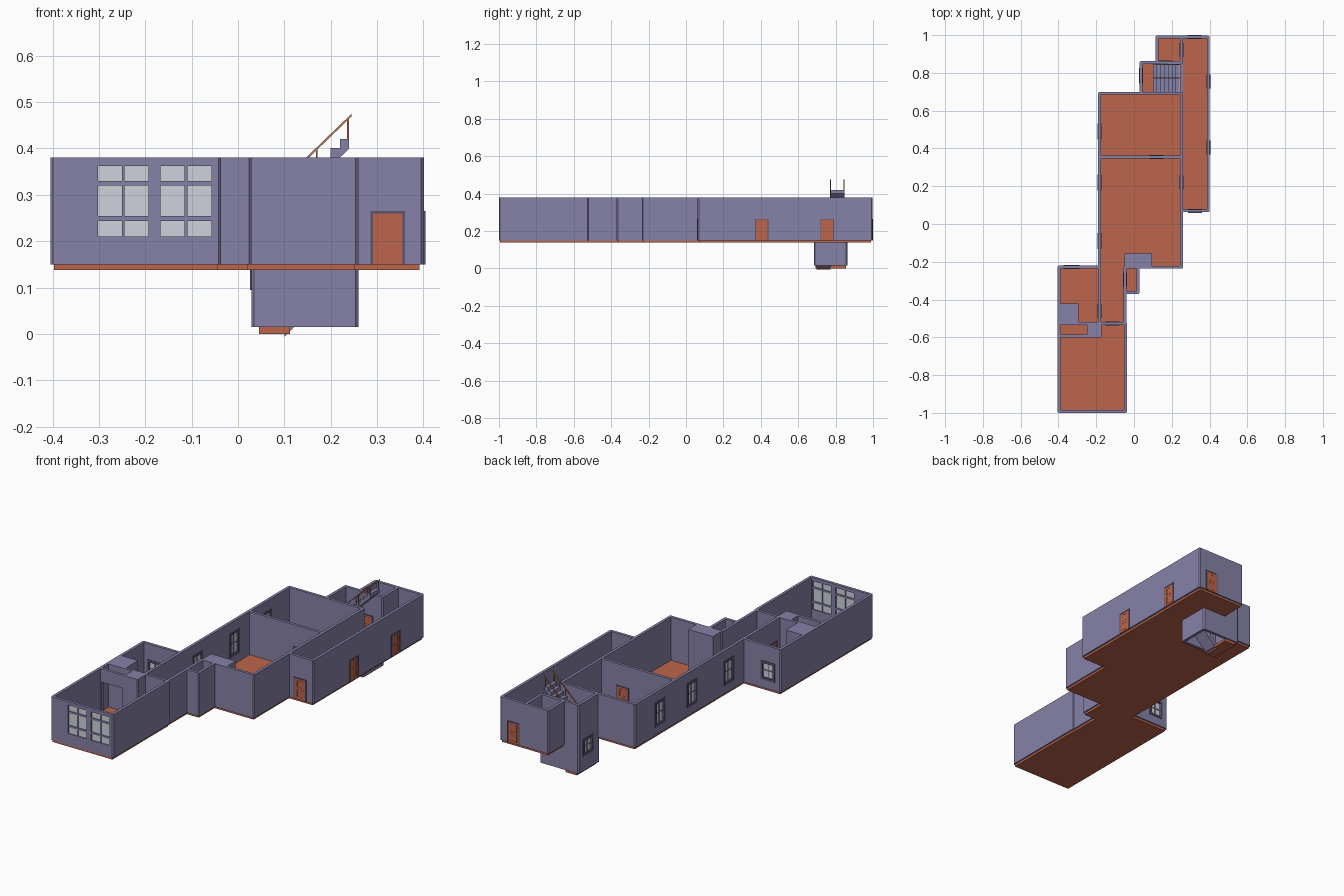
import bpy, bmesh, math
from mathutils import Vector

if "Cube" in bpy.data.objects:
    bpy.data.objects.remove(bpy.data.objects["Cube"])

T = 0.015            # wall thickness
Z0, Z1 = 0.15, 0.38  # wall base and top
BASE = 0.015         # stairwell base


def material(name, rgb):
    m = bpy.data.materials.new(name)
    m.diffuse_color = (*rgb, 1)
    m.use_nodes = True
    m.node_tree.nodes["Principled BSDF"].inputs["Base Color"].default_value = m.diffuse_color
    return m


PURPLE = material("wall_paint", (0.24, 0.22, 0.39))
DARK = material("trim_paint", (0.10, 0.09, 0.17))
ORANGE = material("terracotta", (0.50, 0.13, 0.07))
TAN = material("rail_wood", (0.50, 0.22, 0.12))
GLASS = material("pane_grey", (0.62, 0.65, 0.70))


def finish(name, bm, mat):
    bmesh.ops.recalc_face_normals(bm, faces=bm.faces)
    me = bpy.data.meshes.new(name)
    bm.to_mesh(me)
    bm.free()
    me.materials.append(mat)
    ob = bpy.data.objects.new(name, me)
    bpy.context.collection.objects.link(ob)
    return ob


def prism(name, pts, direction, mat):
    """Extrude a closed 3D outline along a vector."""
    bm = bmesh.new()
    f = bm.faces.new([bm.verts.new(p) for p in pts])
    r = bmesh.ops.extrude_face_region(bm, geom=[f])
    bmesh.ops.translate(bm, vec=Vector(direction),
                        verts=[v for v in r["geom"] if isinstance(v, bmesh.types.BMVert)])
    return finish(name, bm, mat)


def box(name, x0, x1, y0, y1, z0, z1, mat=PURPLE):
    return prism(name, [(x0, y0, z0), (x1, y0, z0), (x1, y1, z0), (x0, y1, z0)],
                 (0, 0, z1 - z0), mat)


def strip(name, axis, c, a, b, z0, z1, t, mat):
    """Upright slab along an axis, centred on the line at c."""
    if axis == "x":
        return box(name, a, b, c - t / 2, c + t / 2, z0, z1, mat)
    return box(name, c - t / 2, c + t / 2, a, b, z0, z1, mat)


def wall_piece(name, axis, c, a, b, z0, z1, ends):
    """Wall slab whose free ends have chamfered corners."""
    h = T / 2
    ca, cb = (0.006 if e else 0 for e in ends)
    uv = [(a + ca, -h), (b - cb, -h), (b, -h + cb), (b, h - cb),
          (b - cb, h), (a + ca, h), (a, h - ca), (a, -h + ca)]
    clean = [p for i, p in enumerate(uv) if p not in uv[:i]]
    pts = [(u, c + v, z0) if axis == "x" else (c + v, u, z0) for u, v in clean]
    prism(name, pts, (0, 0, z1 - z0), PURPLE)


def wall(name, axis, c, a, b, z0=Z0, z1=Z1, holes=()):
    u = a
    for h0, h1, hz0, hz1 in holes:
        wall_piece(name, axis, c, u, h0, z0, z1, (u == a, False))
        if hz0 > z0:
            wall_piece(name, axis, c, h0, h1, z0, hz0, (0, 0))
        wall_piece(name, axis, c, h0, h1, hz1, z1, (0, 0))
        u = h1
    wall_piece(name, axis, c, u, b, z0, z1, (u == a, True))


def border(name, axis, c, a, b, z0, z1, w, t, mat):
    strip(name, axis, c, a, a + w, z0, z1, t, mat)
    strip(name, axis, c, b - w, b, z0, z1, t, mat)
    strip(name, axis, c, a + w, b - w, z1 - w, z1, t, mat)
    strip(name, axis, c, a + w, b - w, z0, z0 + w, t, mat)


def door(name, axis, c, m):
    """Panelled door with casing, seen on both sides of the wall."""
    strip(name + "_slab", axis, c, m - .032, m + .032, Z0, .26, T + .003, ORANGE)
    strip(name + "_jamb", axis, c, m - .037, m - .032, Z0, .265, T + .006, DARK)
    strip(name + "_jamb", axis, c, m + .032, m + .037, Z0, .265, T + .006, DARK)
    strip(name + "_head", axis, c, m - .032, m + .032, .26, .265, T + .006, DARK)
    for z0, z1 in ((.16, .203), (.211, .252)):
        border(name + "_panel", axis, c, m - .021, m + .021, z0, z1, .005, T + .005, ORANGE)


def window(name, axis, c, m, z0, z1):
    """Framed window with cross bars and a pane."""
    border(name + "_frame", axis, c, m - .042, m + .042, z0 - .01, z1 + .01, .012, T + .006, DARK)
    strip(name + "_pane", axis, c, m - .03, m + .03, z0, z1, .003, GLASS)
    strip(name + "_mullion", axis, c, m - .003, m + .003, z0, z1, .009, PURPLE)
    zm = (z0 + z1) / 2
    strip(name + "_bar", axis, c, m - .03, m + .03, zm - .003, zm + .003, .009, PURPLE)


def hole(m, z0, z1):
    return (m - .03, m + .03, z0, z1)


# Floor slabs
for x0, x1, y0, y1 in ((-.397, -.044, -.995, -.527), (-.397, -.182, -.527, -.227),
                       (-.182, -.048, -.527, -.229), (-.048, .022, -.363, -.229),
                       (-.182, .252, -.229, .692), (.252, .392, .07, .99),
                       (.121, .252, .855, .99)):
    box("floor", x0, x1, y0, y1, .138, Z0, ORANGE)
box("stairwell_floor", .045, .112, .692, .855, 0, BASE, ORANGE)

# Front room walls, with two large windows
FRONT = [(-.302, -.193), (-.167, -.057)]
wall("front_wall", "x", -.9925, -.405, -.0365, holes=[(a, b, .21, .362) for a, b in FRONT])
for a, b in FRONT:
    m = (a + b) / 2
    strip("front_pane", "x", -.9925, a, b, .21, .362, .003, GLASS)
    strip("front_mullion", "x", -.9925, m - .003, m + .003, .21, .362, T - .002, PURPLE)
    for z in (.249, .325):
        strip("front_bar", "x", -.9925, a, b, z - .005, z + .005, T - .002, PURPLE)
wall("front_west_wall", "y", -.3975, -1, -.2195)
wall("front_east_wall", "y", -.044, -1, -.52)
wall("front_divider", "x", -.527, -.405, -.0365)
wall("alcove_wall", "x", -.593, -.405, -.17, holes=[(-.385, -.26, Z0, .31)])
box("alcove_block", -.25, -.172, -.593, -.527, Z0, Z1)

# Side room, passage and closet walls
wall("side_room_back_wall", "x", -.227, -.405, -.178, holes=[hole(-.33, .205, .285)])
window("side_room_window", "x", -.227, -.33, .205, .285)
box("side_room_block", -.4, -.295, -.527, -.42, Z0, Z1)
wall("passage_east_wall", "y", -.048, -.535, -.222)
wall("closet_east_wall", "y", .022, -.37, -.222)
wall("closet_front_wall", "x", -.363, -.055, .0295)

# Main rooms
WEST = (-.09, .22, .49)
wall("west_wall", "y", -.182, -.535, .6995, holes=[hole(m, .205, .315) for m in WEST])
for m in WEST:
    window("west_window", "y", -.182, m, .205, .315)
wall("main_front_wall", "x", -.229, -.055, .2595)
wall("main_east_wall", "y", .252, -.2365, .6995)
wall("main_divider", "x", .355, -.1895, .2595)
wall("main_back_wall", "x", .692, -.1895, .2595)
box("main_block", -.05, .095, -.229, -.155, Z0, Z1)

# Side corridor and rear room
wall("corridor_front_wall", "x", .07, .2445, .401)
wall("corridor_east_wall", "y", .3935, .0625, .997)
wall("rear_wall", "x", .9895, .1135, .401)
wall("rear_room_west_wall", "y", .121, .848, .997)
wall("rear_room_east_wall", "y", .252, .848, .997)

# Stairwell walls
wall("stairwell_west_wall", "y", .0365, .6845, .8625, BASE, holes=[hole(.785, .105, .175)])
window("stairwell_window", "y", .0365, .785, .105, .175)
wall("stairwell_back_wall", "x", .855, .029, .2595, BASE)
wall("stairwell_front_wall", "x", .692, .029, .2595, BASE, Z0)
wall("stairwell_front_upper_wall", "x", .692, .029, .2595)
wall("stairwell_east_wall", "y", .252, .6845, .8625, BASE, Z0)

# Doors
for axis, c, m in (("x", .07, .323), ("x", .9895, .32), ("y", .3935, .405), ("y", .3935, .755),
                   ("y", .252, .22), ("y", .252, .92), ("x", .355, .12), ("y", -.182, -.46),
                   ("x", -.527, -.115), ("y", -.048, -.295), ("x", .855, .165)):
    door("door", axis, c, m)


# Two stair flights with a sawtooth profile
def flight(name, y0, y1, top):
    pts = []
    for i in range(7):
        z = top - .0195 * (6 - i)
        pts += [(.10 + .02 * i, y0, z), (.12 + .02 * i, y0, z)]
    pts += [(.24, y0, top - .02), (.10, y0, top - .1565)]
    prism(name, pts, (0, y1 - y0, 0), PURPLE)


flight("lower_stairs", .699, .772, .15)
flight("upper_stairs", .772, .848, .42)

# Handrails and posts of the upper flight
for y in (.772, .845):
    prism("handrail", [(.10, y - .003, .335), (.245, y - .003, .475),
                       (.245, y - .003, .469), (.10, y - .003, .329)], (0, .006, 0), TAN)
    for x, z in ((.237, .42), (.17, .343), (.105, .30)):
        box("rail_post", x - .002, x + .002, y - .002, y + .002, z, .331 + (x - .10) * .9655, ORANGE)
